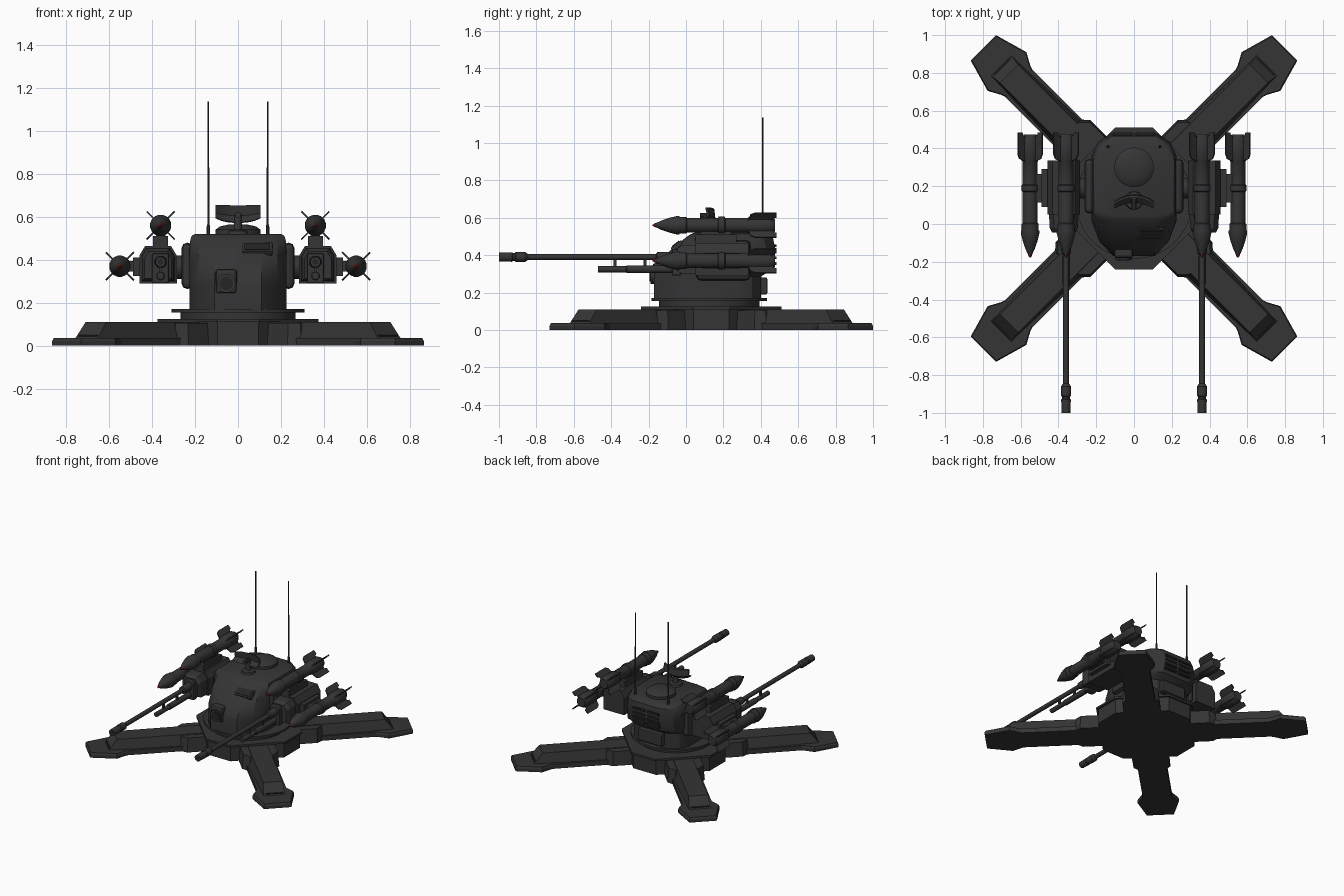
import bpy, bmesh, math
from mathutils import Matrix, Vector

def mat(name, c):
    m = bpy.data.materials.new(name)
    m.diffuse_color = (*c, 1)
    return m

GREY = mat("dark grey", (0.035, 0.035, 0.035))
BLACK = mat("near black", (0.018, 0.018, 0.018))
RED = mat("dark red", (0.09, 0.012, 0.012))

def loft(name, rings, m=GREY, mx=None, smooth=0):
    """Skin a list of equal rings and cap both ends."""
    bm = bmesh.new()
    vs = [[bm.verts.new(p) for p in r] for r in rings]
    n = len(vs[0])
    for a, b in zip(vs, vs[1:]):
        for i in range(n):
            j = (i + 1) % n
            bm.faces.new((a[i], a[j], b[j], b[i]))
    bm.faces.new(vs[0][::-1])
    bm.faces.new(vs[-1])
    if mx:
        bm.transform(mx)
    bmesh.ops.recalc_face_normals(bm, faces=bm.faces)
    me = bpy.data.meshes.new(name)
    bm.to_mesh(me)
    bm.free()
    me.materials.append(m)
    if smooth:
        me.polygons.foreach_set("use_smooth", [True] * len(me.polygons))
        me.set_sharp_from_angle(angle=math.radians(smooth))
    ob = bpy.data.objects.new(name, me)
    bpy.context.collection.objects.link(ob)
    return ob

def box(name, c, size, m=GREY, rx=0, bevel=0):
    x, y, z = (s / 2 for s in size)
    r = [(-x, -y), (x, -y), (x, y), (-x, y)]
    ob = loft(name, [[(a, b, h) for a, b in r] for h in (-z, z)], m)
    ob.data.transform(Matrix.Translation(c) @ Matrix.Rotation(math.radians(rx), 4, 'X'))
    if bevel:
        b = ob.modifiers.new("bevel", 'BEVEL')
        b.width, b.segments = bevel, 2
    return ob

def prism(name, pts, z0, z1, m=GREY, mx=None, top=None):
    return loft(name, [[(x, y, z0) for x, y in pts],
                       [(x, y, z1) for x, y in (top or pts)]], m, mx)

def lathe(name, prof, c, axis='Y', n=16, m=GREY):
    """prof: (distance along axis, radius)."""
    rings = []
    for t, r in prof:
        ring = []
        for i in range(n):
            a = 2 * math.pi * (i + 0.5) / n
            u, v = r * math.cos(a), r * math.sin(a)
            ring.append({'X': (t, u, v), 'Y': (u, t, v), 'Z': (u, v, t)}[axis])
        rings.append(ring)
    return loft(name, rings, m, Matrix.Translation(c), 35)

def sym(half):
    return half + [(x, -y) for x, y in reversed(half)]

CY = 0.135
# ---- base hub: irregular octagon and turntable plates
def octo(a, h):
    return [(h, -a), (a, -h), (a, h), (h, a), (-h, a), (-a, h), (-a, -h), (-h, -a)]
hub = Matrix.Translation((0, CY, 0))
prism("hub", octo(0.36, 0.095), 0, 0.11, mx=hub)
prism("hub_plate", octo(0.375, 0.10), 0.11, 0.125, mx=hub)
lathe("turntable_neck", [(0.12, 0.27), (0.156, 0.27)], (0, 0.125, 0), 'Z', 32)
lathe("turntable_ring", [(0.155, 0.31), (0.171, 0.31)], (0, 0.125, 0), 'Z', 32)

# ---- four legs
for k in range(4):
    mx = hub @ Matrix.Rotation(math.radians(45 + 90 * k), 4, 'Z')
    prism("leg_socket", sym([(0.25, 0.13), (0.456, 0.13), (0.505, 0.088)]), 0, 0.105, mx=mx,
          top=sym([(0.25, 0.12), (0.45, 0.12), (0.49, 0.08)]))
    prism("leg_beam", sym([(0.3, 0.102), (1.02, 0.102)]), 0, 0.035, mx=mx)
    prism("leg_beam_top", sym([(0.3, 0.098), (0.995, 0.075)]), 0.035, 0.11, mx=mx,
          top=sym([(0.3, 0.068), (0.935, 0.068)]))
    prism("foot_pad", sym([(0.86, 0.10), (0.887, 0.11), (0.951, 0.145), (1.128, 0.095)]), 0, 0.022, mx=mx)
    prism("foot_top", sym([(0.86, 0.10), (0.887, 0.11), (0.951, 0.145), (1.128, 0.095)]), 0.022, 0.036, mx=mx,
          top=sym([(0.86, 0.095), (0.889, 0.105), (0.951, 0.139), (1.122, 0.09)]))
    prism("leg_end_plate", sym([(0.942, 0.062), (0.99, 0.062)]), 0.044, 0.05, BLACK, mx)

# ---- turret body
def ring(z, yf, yb, w, cf, cb):
    h = [(0.11, yf), (0.185, yf + cf * 0.4), (w, yf + cf), (w, yb - cb), (w * 0.85, yb - cb * 0.4), (0.12, yb)]
    return [(x, y, z) for x, y in h] + [(-x, y, z) for x, y in reversed(h)]
loft("turret_body", [ring(*r) for r in (
    (0.165, -0.17, 0.40, 0.225, 0.20, 0.12), (0.285, -0.17, 0.40, 0.225, 0.20, 0.12),
    (0.32, -0.16, 0.455, 0.226, 0.18, 0.12), (0.42, -0.09, 0.48, 0.226, 0.12, 0.12),
    (0.495, 0.0, 0.465, 0.222, 0.05, 0.12), (0.512, 0.025, 0.445, 0.215, 0.035, 0.11),
    (0.52, 0.045, 0.42, 0.20, 0.03, 0.10))], smooth=30)
box("rear_box", (0, 0.41, 0.235), (0.2, 0.05, 0.09), bevel=0.008)
for i in range(4):
    for s in (-1, 1):
        box("rear_vent", (s * 0.06, 0.47, 0.355 + i * 0.032), (0.10, 0.03, 0.014), BLACK)
# front sight and viewing slot
box("sight_housing", (-0.055, -0.14, 0.30), (0.10, 0.08, 0.115), bevel=0.015)
lathe("sight_rim", [(-0.19, 0.044), (-0.15, 0.044)], (-0.055, 0, 0.29))
lathe("sight_lens", [(-0.194, 0.032), (-0.18, 0.032)], (-0.055, 0, 0.29), m=BLACK)
box("slot_frame", (0.09, -0.047, 0.45), (0.14, 0.07, 0.024), rx=38, bevel=0.004)
box("slot_glass", (0.09, -0.055, 0.460), (0.12, 0.048, 0.008), BLACK, rx=38)
# roof hatch
lathe("roof_hatch", [(0.515, 0.105), (0.54, 0.105), (0.555, 0.085), (0.565, 0.04)], (0, 0.30, 0), 'Z', 32)
# radar: pedestal and curved tilted reflector
lathe("radar_base", [(0.515, 0.05), (0.535, 0.045), (0.54, 0.02), (0.61, 0.016)], (0, 0.125, 0), 'Z')
rings = []
for i in range(9):
    t = i / 4 - 1
    x, y, h = 0.104 * t, -0.035 * t * t, 0.043 * (1 - 0.25 * t ** 4)
    rings.append([(x, y, -h * 0.9), (x, y + 0.02, 0), (x, y, h), (x, y + 0.012, h),
                  (x, y + 0.034, 0), (x, y + 0.012, -h * 0.9)])
loft("radar_reflector", rings, mx=Matrix.Translation((0, 0.125, 0.612)) @ Matrix.Rotation(math.radians(-20), 4, 'X'), smooth=30)
lathe("radar_feed", [(0.075, 0.014), (0.13, 0.014)], (0, 0, 0.61), n=10)

# ---- missile, built around the given axis
def missile(x, z):
    lathe("missile_body", [(-0.05, 0.046), (0.0, 0.046), (0.005, 0.04), (0.17, 0.04), (0.175, 0.047), (0.205, 0.047),
                           (0.21, 0.04), (0.33, 0.04), (0.34, 0.047), (0.45, 0.047), (0.475, 0.034)], (x, 0, z))
    lathe("missile_nose", [(-0.158, 0.013), (-0.13, 0.026), (-0.09, 0.04), (-0.05, 0.05), (-0.035, 0.05)], (x, 0, z))
    lathe("missile_tip", [(-0.178, 0.003), (-0.17, 0.009), (-0.157, 0.013)], (x, 0, z), m=RED)
    for k in range(4):
        f = [(0.02, 0.325), (0.08, 0.345), (0.092, 0.37), (0.092, 0.485), (0.06, 0.485), (0.055, 0.465), (0.02, 0.465)]
        prism("missile_fin", f, -0.004, 0.004, mx=Matrix.Translation((x, 0, z)) @
              Matrix.Rotation(math.radians(45 + 90 * k), 4, 'Y'))

# ---- weapon pods on both sides
for s in (-1, 1):
    box("side_mount", (s * 0.235, 0.20, 0.372), (0.055, 0.29, 0.215), bevel=0.025)
    lathe("pod_axle", [(0.25 * s, 0.055), (0.31 * s, 0.055)], (0, 0.19, 0.365), 'X')
    px = s * 0.372
    prof = [(-0.087, 0.29), (0.087, 0.29), (0.087, 0.42), (0.06, 0.465), (-0.06, 0.465), (-0.087, 0.42)]
    loft("pod_case", [[(px + x, y, z) for x, z in prof] for y in (0.05, 0.335)])
    loft("pod_front", [[(px + x * k, y, 0.37 + (z - 0.37) * k) for x, z in prof]
                       for y, k in ((-0.045, 0.72), (-0.02, 0.86), (0.06, 0.9))])
    gx = s * 0.36
    box("gun_mantlet", (gx, -0.05, 0.36), (0.08, 0.05, 0.14), bevel=0.01)
    lathe("gun_barrel", [(-0.86, 0.016), (-0.16, 0.016), (-0.155, 0.026), (-0.04, 0.03)], (gx, 0, 0.39))
    lathe("gun_muzzle", [(-1.0, 0.024), (-0.93, 0.026), (-0.925, 0.022), (-0.915, 0.022), (-0.91, 0.027),
                         (-0.86, 0.027), (-0.845, 0.016)], (gx, 0, 0.39))
    lathe("gun_bore", [(-1.0005, 0.014), (-0.99, 0.014)], (gx, 0, 0.39), m=BLACK)
    lathe("lower_tube", [(-0.47, 0.017), (-0.32, 0.017), (-0.315, 0.021), (-0.04, 0.021)], (gx, 0, 0.325))
    for y in (-0.38, -0.22):
        box("barrel_strut", (gx, y, 0.358), (0.014, 0.016, 0.06))
    # missiles with pylons
    box("top_pylon", (gx, 0.16, 0.485), (0.07, 0.22, 0.05))
    box("top_clamp", (gx, 0.16, 0.515), (0.045, 0.16, 0.05))
    missile(gx, 0.56)
    box("side_pylon", (s * 0.472, 0.19, 0.368), (0.035, 0.20, 0.085))
    box("side_clamp", (s * 0.50, 0.19, 0.37), (0.05, 0.15, 0.05))
    missile(s * 0.55, 0.37)
    # whip antenna
    lathe("antenna", [(0.48, 0.009), (0.56, 0.008), (0.565, 0.005), (1.137, 0.004)], (s * 0.138, 0.41, 0), 'Z', 8)
